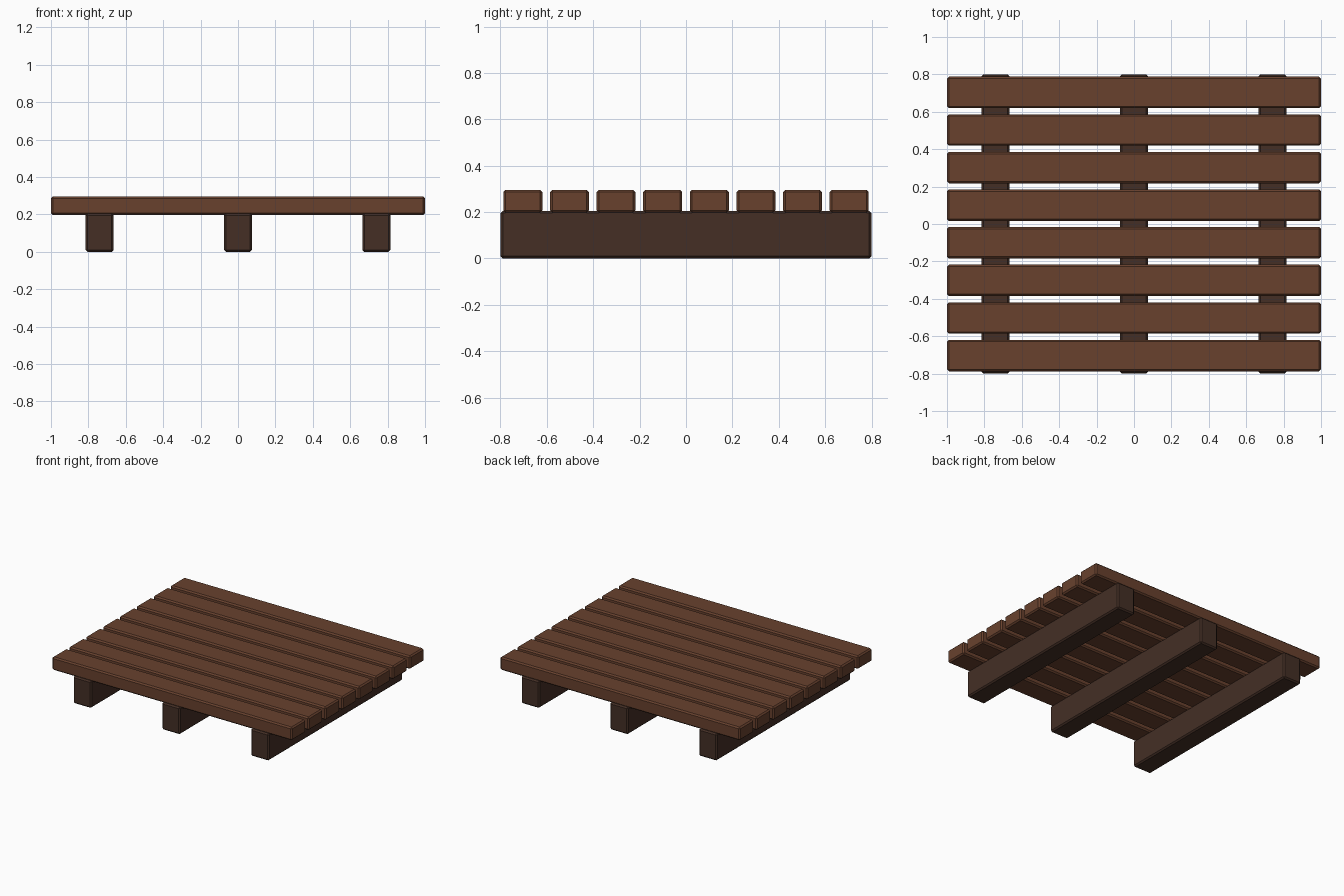
import bpy, bmesh
from mathutils import Matrix, Vector

if "Cube" in bpy.data.objects:
    bpy.data.objects.remove(bpy.data.objects["Cube"])

BEVEL = 0.01


def material(name, rgb):
    m = bpy.data.materials.new(name)
    m.diffuse_color = (*rgb, 1.0)
    m.use_nodes = True
    m.node_tree.nodes["Principled BSDF"].inputs["Base Color"].default_value = m.diffuse_color
    return m


def timber(name, lo, hi, mat):
    """Chamfered box spanning the corners lo..hi."""
    lo, hi = Vector(lo), Vector(hi)
    bm = bmesh.new()
    bmesh.ops.create_cube(bm, size=1.0)
    bmesh.ops.transform(bm, matrix=Matrix.Diagonal((*(hi - lo), 1.0)), verts=bm.verts)
    bmesh.ops.bevel(bm, geom=bm.edges[:], offset=BEVEL, segments=1,
                    profile=0.5, affect='EDGES')
    me = bpy.data.meshes.new(name)
    bm.to_mesh(me)
    bm.free()
    me.materials.append(mat)
    ob = bpy.data.objects.new(name, me)
    ob.location = (lo + hi) / 2
    bpy.context.collection.objects.link(ob)


plank_brown = material("plank brown", (0.138, 0.053, 0.027))
beam_brown = material("dark beam brown", (0.058, 0.028, 0.0185))

# Three support beams running front to back
for i, x in enumerate((-0.74, 0.0, 0.74)):
    timber(f"support_beam_{i + 1}", (x - 0.075, -0.8, 0.0), (x + 0.075, 0.8, 0.205), beam_brown)

# Eight deck planks running left to right
for i in range(8):
    y = (i - 3.5) * 0.201
    timber(f"deck_plank_{i + 1}", (-1.0, y - 0.084, 0.197), (1.0, y + 0.084, 0.296), plank_brown)
